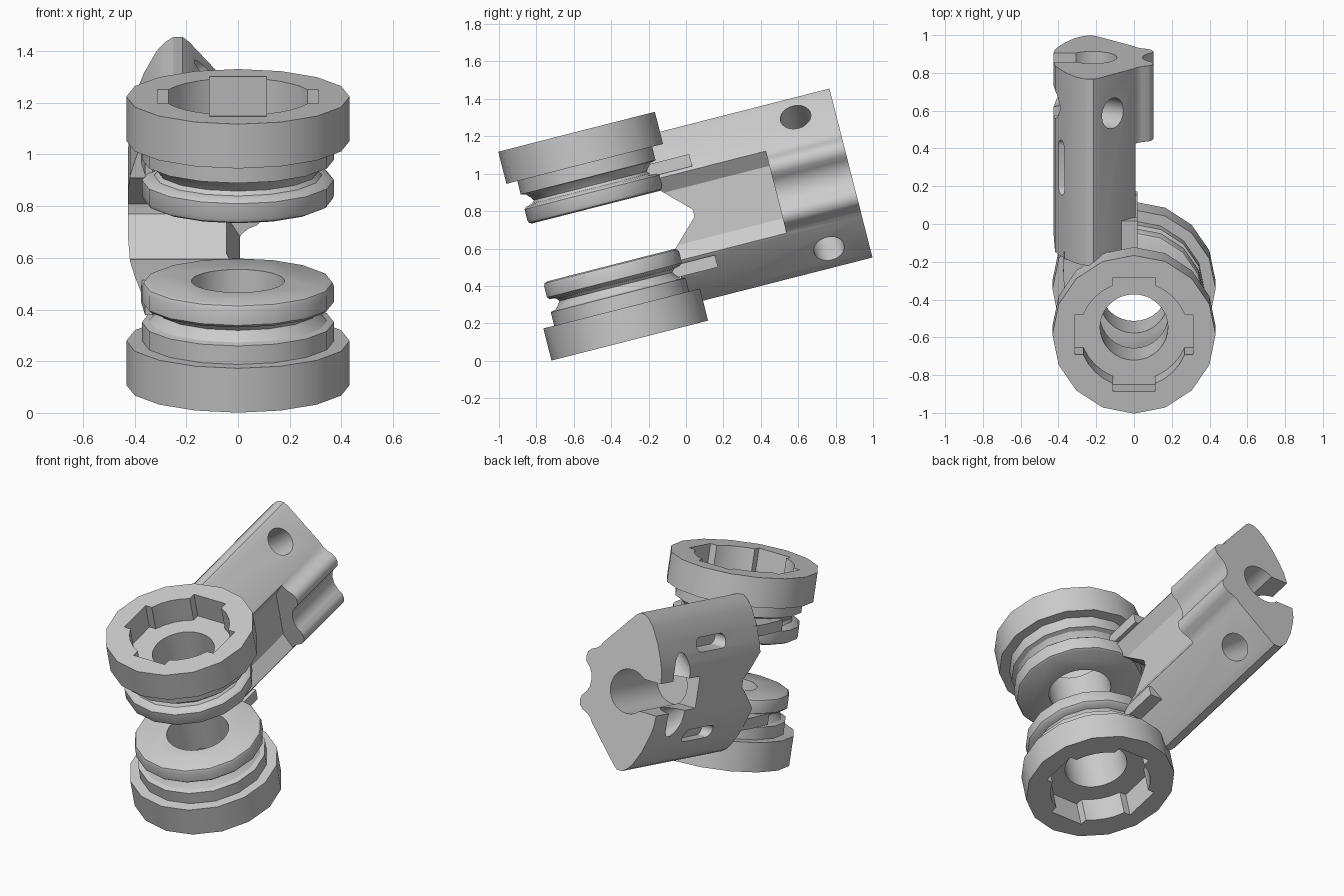
import bpy, bmesh, math
from mathutils import Matrix, Vector

if "Cube" in bpy.data.objects:
    bpy.data.objects.remove(bpy.data.objects["Cube"])

# Parts are modelled upright and symmetric about w = 0, then tilted back as a whole
TILT = Matrix.Translation((0, -0.187, 0.731)) @ Matrix.Rotation(math.radians(14.3), 4, 'X')
DRUM_U = -0.264


def make(name, bm):
    bmesh.ops.recalc_face_normals(bm, faces=bm.faces)
    me = bpy.data.meshes.new(name)
    bm.to_mesh(me)
    bm.free()
    ob = bpy.data.objects.new(name, me)
    bpy.context.collection.objects.link(ob)
    return ob


def prism(name, pts, a, b, axis):
    """Extrude a closed 2D outline from a to b along the given axis (0 x, 1 y, 2 z)."""
    def place(p, t):
        c = list(p)
        c.insert(axis, t)
        return c
    bm = bmesh.new()
    lo = [bm.verts.new(place(p, a)) for p in pts]
    hi = [bm.verts.new(place(p, b)) for p in pts]
    n = len(pts)
    bm.faces.new(lo)
    bm.faces.new(hi)
    for i in range(n):
        j = (i + 1) % n
        bm.faces.new((lo[i], lo[j], hi[j], hi[i]))
    return make(name, bm)


def lathe(name, profile, sides):
    bm = bmesh.new()
    rings = [[bm.verts.new((r * math.cos(2 * math.pi * k / sides),
                            DRUM_U + r * math.sin(2 * math.pi * k / sides), w))
              for k in range(sides)] for r, w in profile]
    for A, B in zip(rings, rings[1:]):
        for k in range(sides):
            j = (k + 1) % sides
            bm.faces.new((A[k], A[j], B[j], B[k]))
    bm.faces.new(rings[0])
    bm.faces.new(rings[-1])
    return make(name, bm)


def rod(name, center, direction, r, length):
    bm = bmesh.new()
    bmesh.ops.create_cone(bm, cap_ends=True, segments=32, radius1=r, radius2=r, depth=length)
    rot = Vector(direction).to_track_quat('Z', 'Y').to_matrix().to_4x4()
    bm.transform(Matrix.Translation(center) @ rot)
    return make(name, bm)


def rect(x, y, hx, hy):
    return [(x - hx, y - hy), (x + hx, y - hy), (x + hx, y + hy), (x - hx, y + hy)]


def apply(ob, mod):
    bpy.context.view_layer.objects.active = ob
    bpy.ops.object.modifier_apply(modifier=mod.name)


def cut(ob, cutter):
    cutter.hide_render = True
    m = ob.modifiers.new("cut", 'BOOLEAN')
    m.operation, m.solver, m.object = 'DIFFERENCE', 'EXACT', cutter
    apply(ob, m)
    bpy.data.objects.remove(cutter)


def finish(ob):
    ob.matrix_world = TILT
    bpy.ops.object.select_all(action='DESELECT')
    ob.select_set(True)
    bpy.context.view_layer.objects.active = ob
    bpy.ops.object.shade_smooth_by_angle(angle=math.radians(32))


# Arm cross-section: rounded peak, sloped face, grooved rib; mirrored about w = 0
half = [(-.425, .10), (-.418, .17), (-.40, .23), (-.365, .32), (-.315, .41), (-.28, .447),
        (-.25, .466), (-.215, .466), (-.19, .447), (.0, .24), (.015, .215), (.04, .195),
        (.075, .18), (.095, .16), (.102, .13), (.095, .10), (.07, .075), (.05, .04), (.045, .0)]
section = half + [(x, -w) for x, w in reversed(half[:-1])]
arm = prism("arm", section, .085, 1.103, 1)

# Side channel in front of the rib
cut(arm, prism("channel", [(.3, .6), (.012, .6), (.012, .232), (-.045, .145),
                           (-.045, -.145), (.012, -.232), (.012, -.6), (.3, -.6)], -.1, .69, 1))
# Angled mouth between the drums
cut(arm, prism("mouth", [(-.2, .163), (.09, .163), (.235, .02), (.235, -.02),
                         (.09, -.163), (-.2, -.163)], -.7, .4, 0))
# Lengthwise bore and its open slot
cut(arm, rod("bore", (-.22, .97, 0), (0, 1, 0), .13, .7))
cut(arm, prism("bore_slot", rect(-.4, 1.0, .18, .30), -.095, .095, 2))
# Pin hole square to the sloped face, leaving through the outer wall
cut(arm, rod("pin_hole", (-.1, .89, .373), (.77, 0, .60), .083, 1.3))
# Long rounded slot in the outer wall
slot = [(.57 + c * .11 + .04 * math.cos(a), .27 + .04 * math.sin(a))
        for c, a0 in ((1, -math.pi / 2), (-1, math.pi / 2))
        for a in [a0 + math.pi * k / 8 for k in range(9)]]
cut(arm, prism("wall_slot", slot, -.6, -.31, 0))
# Lower half repeats the upper half
mirror = arm.modifiers.new("mirror", 'MIRROR')
mirror.use_axis = (False, False, True)
mirror.use_bisect_axis = (False, False, True)
apply(arm, mirror)
finish(arm)

# Drums: flange ring, step, V groove, inner disc
profile = [(.352, .160), (.366, .167), (.372, .182), (.372, .243), (.362, .253), (.325, .262),
           (.312, .278), (.325, .297), (.345, .318), (.372, .325), (.372, .399),
           (.432, .399), (.432, .576)]
web = [(-.37, .12), (-.375, 0), (-.36, -.2), (-.33, -.2), (-.2, 0), (0, 0),
       (.018, .08), (.018, .29), (-.1, .29)]
for label, s in (("upper", 1), ("lower", -1)):
    drum = lathe(label + "_drum", [(r, s * w) for r, w in profile], 16)
    cut(drum, rod("center_hole", (0, DRUM_U, s * .4), (0, 0, 1), .18, 1.0))
    # Socket with four keyways
    cut(drum, rod("socket", (0, DRUM_U, s * .62), (0, 0, 1), .29, .4))
    for hx, hy in ((.312, .11), (.11, .312)):
        cut(drum, prism("keyway", rect(0, DRUM_U, hx, hy), s * .42, s * .7, 2))
    finish(drum)
    # Web joining drum and arm
    finish(prism(label + "_web", web, s * .245, s * .312, 2))
